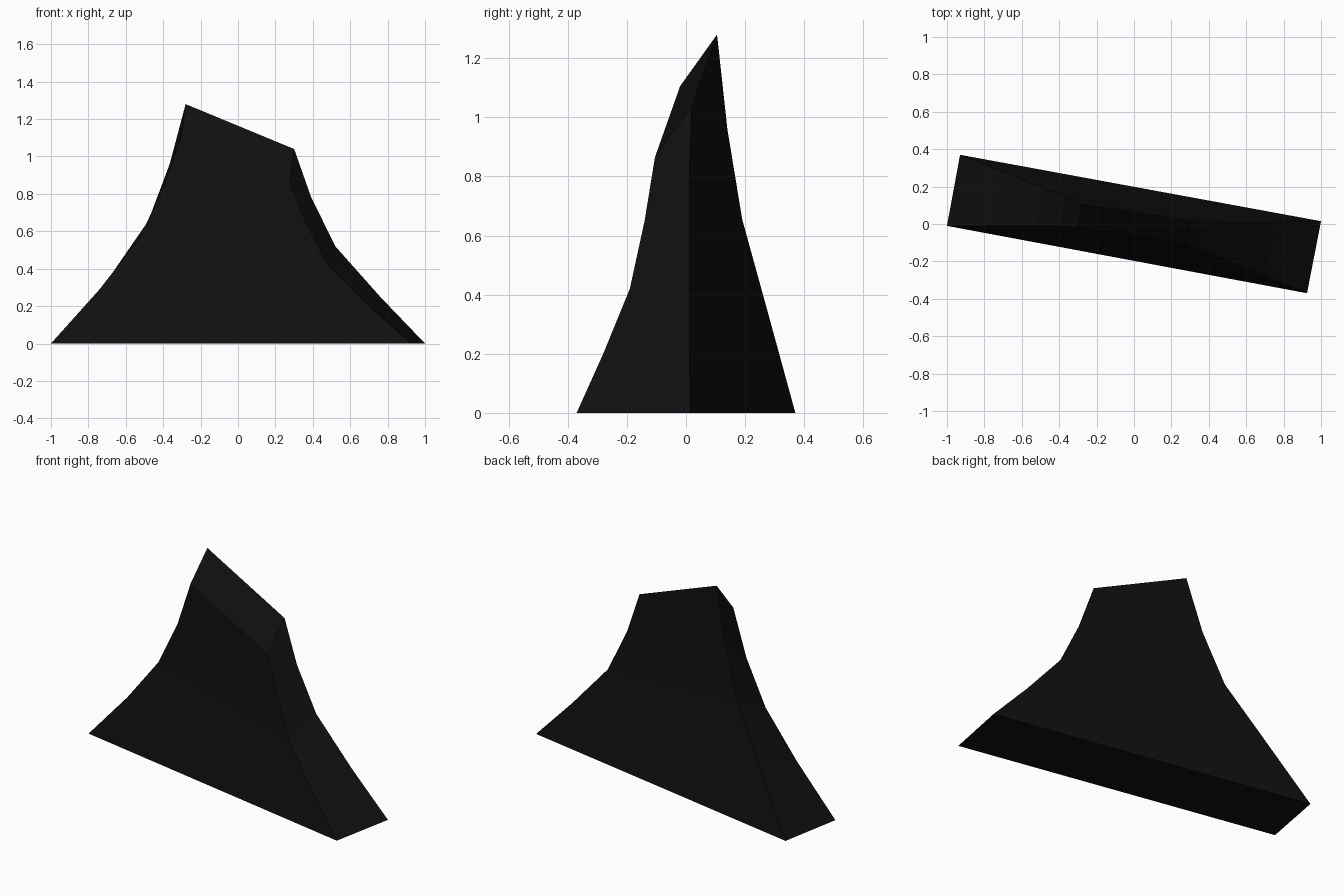
import bpy
import bmesh

default_cube = bpy.data.objects.get("Cube")
if default_cube:
    bpy.data.objects.remove(default_cube, do_unlink=True)


def flat_material(name, value):
    """Plain single-colour material."""
    material = bpy.data.materials.new(name)
    material.use_nodes = True
    colour = (value, value, value, 1)
    material.diffuse_color = colour
    shader = next(n for n in material.node_tree.nodes if n.type == "BSDF_PRINCIPLED")
    shader.inputs["Base Color"].default_value = colour
    return material


def loft_corners(name, corner_edges, material):
    """Join rising corner edges into a closed, flat-shaded solid."""
    bm = bmesh.new()
    columns = [[bm.verts.new(point) for point in edge] for edge in corner_edges]
    for i, column in enumerate(columns):
        following = columns[(i + 1) % len(columns)]
        for k in range(len(column) - 1):
            bm.faces.new((column[k], following[k], following[k + 1], column[k + 1]))
    # Flat base and slanted top
    bm.faces.new([column[0] for column in reversed(columns)])
    bm.faces.new([column[-1] for column in columns])
    bmesh.ops.recalc_face_normals(bm, faces=bm.faces)
    mesh = bpy.data.meshes.new(name)
    bm.to_mesh(mesh)
    bm.free()
    mesh.materials.append(material)
    solid = bpy.data.objects.new(name, mesh)
    bpy.context.collection.objects.link(solid)
    return solid


# Four concave corner edges, each from the ground to the slanted top
front_right_edge = [(-1, -.01, 0), (-.74, -.01, .29), (-.53, -.01, .56),
                    (-.4, -.01, .83), (-.305, -.02, 1.105)]
front_left_edge = [(.925, -.37, 0), (.7, -.28, .2), (.48, -.19, .42),
                   (.36, -.14, .65), (.275, -.105, .865)]
back_left_edge = [(1, .015, 0), (.76, .01, .25), (.52, .01, .52),
                  (.39, .01, .785), (.3, .02, 1.04)]
back_right_edge = [(-.93, .37, 0), (-.68, .27, .365), (-.48, .19, .655),
                   (-.365, .14, .96), (-.28, .105, 1.28)]

# Flared, tapering slab
charcoal = flat_material("charcoal_black", .005)
loft_corners("flared_slab",
             [front_right_edge, front_left_edge, back_left_edge, back_right_edge],
             charcoal)
